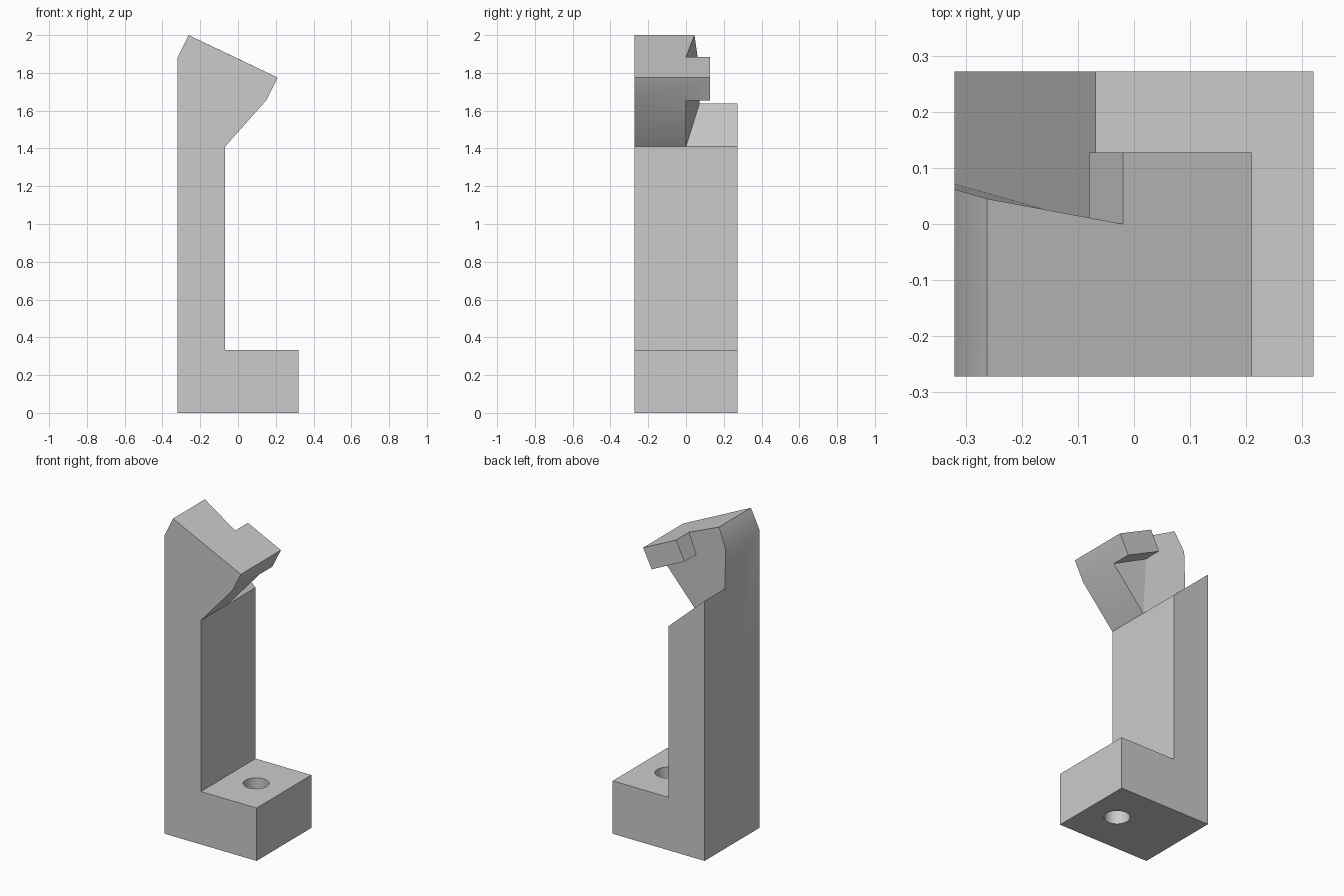
import bpy
import bmesh

default_cube = bpy.data.objects.get("Cube")
if default_cube:
    bpy.data.objects.remove(default_cube, do_unlink=True)

# Single plain grey material
grey = bpy.data.materials.new("light grey")
grey.use_nodes = True
grey.diffuse_color = (0.6, 0.6, 0.6, 1)
grey.node_tree.nodes["Principled BSDF"].inputs["Base Color"].default_value = grey.diffuse_color

FRONT, BACK, LIP = -0.272, 0.272, 0.127

# Side profile points (x, z), named by where they sit on the bracket
profile = {
    "heel": (-0.32, 0), "toe": (0.32, 0), "toe_top": (0.32, 0.333),
    "inner": (-0.068, 0.333), "neck": (-0.068, 1.41),
    "chin": (0.15, 1.655), "nose": (0.21, 1.775),
    "crown": (-0.262, 2.0), "nape": (-0.32, 1.88), "shoulder": (-0.32, 1.637),
    "lip_top": (-0.02, 1.885), "lip_low": (-0.079, 1.765),
}

# Depth of the slanted wall behind the head
wall_depth = {"neck": 0, "chin": 0, "lip_top": 0, "lip_low": 0.011,
              "crown": 0.045, "nape": 0.062, "shoulder": 0.071}

bm = bmesh.new()
verts = {}


def point(layer, name):
    """Return the shared vertex of a profile point in a depth layer."""
    if (layer, name) not in verts:
        x, z = profile[name]
        y = {"front": FRONT, "back": BACK, "lip": LIP}.get(layer)
        if y is None:
            y = wall_depth[name]
        verts[layer, name] = bm.verts.new((x, y, z))
    return verts[layer, name]


def face(**loops):
    """Make a face from runs of points in successive layers."""
    bm.faces.new([point(layer, n) for layer, names in loops.items() for n in names.split()])


# Post and foot
face(front="heel toe toe_top inner neck chin nose crown nape")
face(back="heel toe toe_top inner neck shoulder")
for a, b in (("heel", "toe"), ("toe", "toe_top"), ("toe_top", "inner")):
    face(front=a + " " + b, back=b + " " + a)
face(front="inner neck", wall="neck", back="neck inner")
face(front="nape heel", back="heel shoulder", wall="shoulder nape")
face(back="neck shoulder", wall="shoulder neck")

# Head with its slanted rear wall
face(front="neck chin", wall="chin neck")
face(front="crown nape", wall="nape crown")
face(front="crown nose", lip="nose lip_top", wall="lip_top crown")
face(wall="neck chin lip_low")
face(wall="neck lip_low lip_top")
face(wall="neck lip_top crown nape shoulder")

# Lip projecting behind the nose
face(front="chin nose", lip="nose chin", wall="chin")
face(wall="lip_low chin", lip="chin lip_low")
face(wall="lip_top lip_low", lip="lip_low lip_top")
face(lip="chin nose lip_top lip_low")

bmesh.ops.recalc_face_normals(bm, faces=bm.faces)
mesh = bpy.data.meshes.new("clamp_bracket")
bm.to_mesh(mesh)
bm.free()
mesh.materials.append(grey)
bracket = bpy.data.objects.new("clamp_bracket", mesh)
bpy.context.collection.objects.link(bracket)

# Bolt hole through the foot
bpy.ops.mesh.primitive_cylinder_add(vertices=40, radius=0.074, depth=0.8, location=(0.126, 0, 0.2))
cutter = bpy.context.object
cutter.name = "bolt_hole_cutter"
cutter.hide_render = True
cutter.data.materials.append(grey)

hole = bracket.modifiers.new("bolt_hole", "BOOLEAN")
hole.operation = "DIFFERENCE"
hole.solver = "EXACT"
hole.object = cutter

bpy.ops.object.select_all(action="DESELECT")
bracket.select_set(True)
bpy.context.view_layer.objects.active = bracket
bpy.ops.object.modifier_apply(modifier=hole.name)
bpy.data.objects.remove(cutter, do_unlink=True)
bpy.ops.object.shade_smooth_by_angle()
